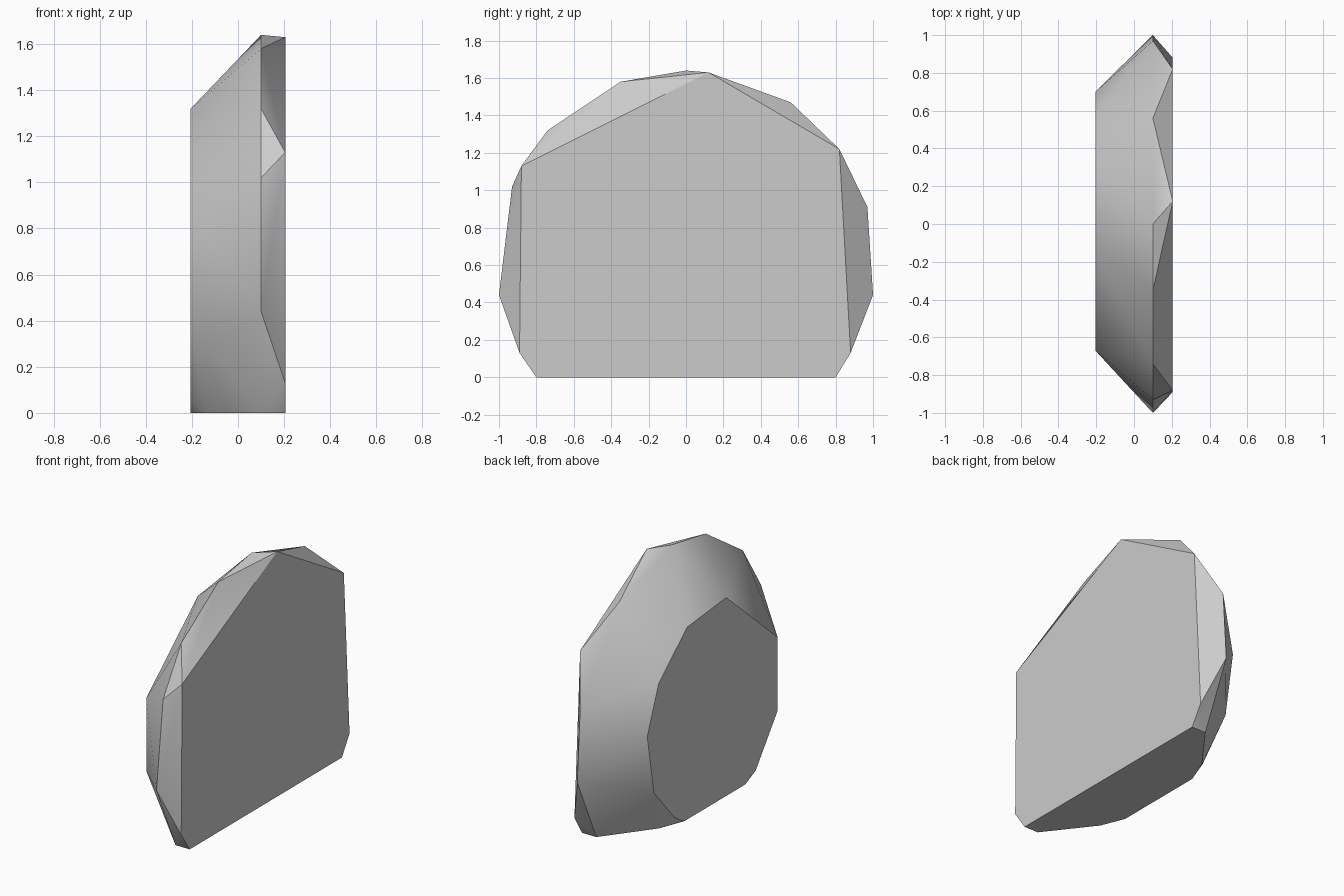
import bpy
import bmesh
import math

if "Cube" in bpy.data.objects:
    bpy.data.objects.remove(bpy.data.objects["Cube"], do_unlink=True)


def make_material(name, color):
    material = bpy.data.materials.new(name)
    material.use_nodes = True
    material.diffuse_color = color
    material.node_tree.nodes["Principled BSDF"].inputs["Base Color"].default_value = color
    return material


# Outlines as (y, z) points, keyed by the slice they lie on
broad_face = [(-.8, 0), (.8, 0), (.88, .13), (.82, 1.22), (.12, 1.63), (-.88, 1.13), (-.89, .13)]
widest_rim = [(-.8, 0), (-1, .44), (-.93, 1.02), (-.74, 1.32), (-.35, 1.58),
              (0, 1.64), (.56, 1.47), (.97, .91), (1, .44), (.8, 0)]
base_corners = [(-.49, 0), (.48, 0)]
small_face = [(-.33, 0), (-.44, .05), (-.67, .36), (-.67, .85), (-.13, 1.32), (.28, 1.28),
              (.58, 1.02), (.7, .71), (.63, .31), (.41, .06), (.31, 0)]
slices = [(.205, broad_face), (.1, widest_rim), (-.14, base_corners), (-.205, small_face)]


def build_stone(name, slices, material):
    """Wrap a faceted skin around the outlines."""
    bm = bmesh.new()
    for x, outline in slices:
        for y, z in outline:
            bm.verts.new((x, y, z))
    bmesh.ops.convex_hull(bm, input=list(bm.verts))

    # Drop points inside the skin and merge the flat areas
    loose = [vert for vert in bm.verts if not vert.link_faces]
    bmesh.ops.delete(bm, geom=loose, context="VERTS")
    bmesh.ops.dissolve_limit(bm, angle_limit=math.radians(1),
                             verts=list(bm.verts), edges=list(bm.edges))
    bmesh.ops.recalc_face_normals(bm, faces=list(bm.faces))

    mesh = bpy.data.meshes.new(name)
    bm.to_mesh(mesh)
    bm.free()
    mesh.materials.append(material)
    stone = bpy.data.objects.new(name, mesh)
    bpy.context.collection.objects.link(stone)
    return stone


stone = build_stone("stone_slab", slices, make_material("stone_grey", (.6, .6, .6, 1)))

# Smooth the sloping flank, keep the chipped edges sharp
bpy.ops.object.select_all(action="DESELECT")
stone.select_set(True)
bpy.context.view_layer.objects.active = stone
bpy.ops.object.shade_smooth_by_angle(angle=math.radians(30))
